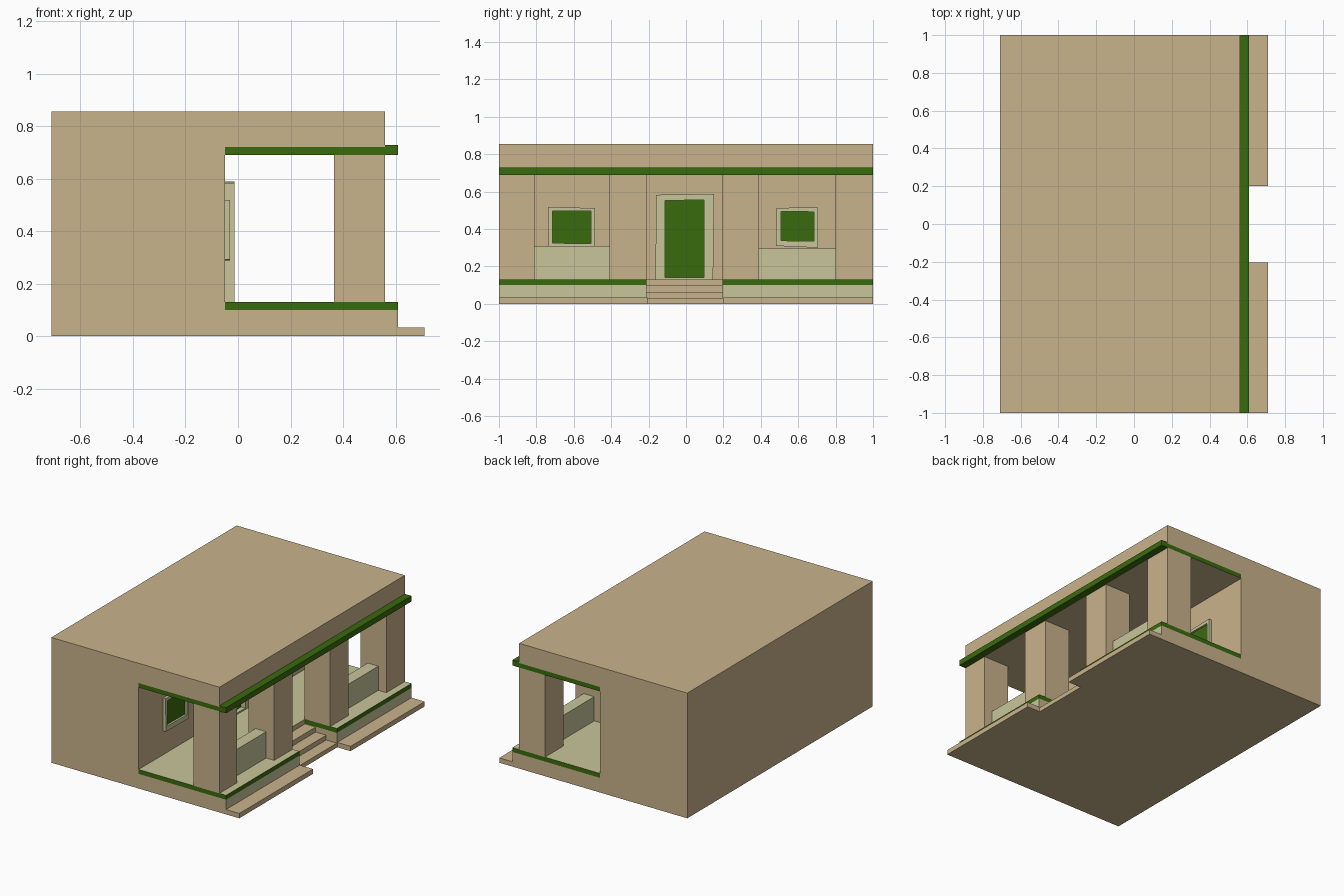
import bpy, bmesh
from mathutils import Vector

if "Cube" in bpy.data.objects:
    bpy.data.objects.remove(bpy.data.objects["Cube"])


def material(name, rgb):
    m = bpy.data.materials.new(name)
    m.diffuse_color = (*rgb, 1)
    m.use_nodes = True
    m.node_tree.nodes["Principled BSDF"].inputs["Base Color"].default_value = m.diffuse_color
    return m


TAN, CREAM, GREEN = range(3)
MATS = [material("tan_plaster", (0.584, 0.451, 0.258)),
        material("cream_plaster", (0.578, 0.558, 0.328)),
        material("green_paint", (0.042, 0.147, 0.004))]


def finish(name, bm, color, rule=None):
    bmesh.ops.recalc_face_normals(bm, faces=bm.faces)
    bm.normal_update()
    for f in bm.faces:
        f.material_index = rule(f.normal, f.calc_center_median()) if rule else color
    me = bpy.data.meshes.new(name)
    bm.to_mesh(me)
    bm.free()
    for m in MATS:
        me.materials.append(m)
    ob = bpy.data.objects.new(name, me)
    bpy.context.collection.objects.link(ob)
    return ob


def place(axis, a, b, h):
    return {"x": (h, a, b), "y": (a, h, b), "z": (a, b, h)}[axis]


def prism(name, pts, axis, lo, hi, color=TAN, rule=None):
    """Extrude a 2D outline along an axis."""
    bm = bmesh.new()
    face = bm.faces.new([bm.verts.new(place(axis, a, b, lo)) for a, b in pts])
    ext = bmesh.ops.extrude_face_region(bm, geom=[face])["geom"]
    bmesh.ops.translate(bm, vec=Vector(place(axis, 0, 0, hi - lo)),
                        verts=[v for v in ext if isinstance(v, bmesh.types.BMVert)])
    return finish(name, bm, color, rule)


def box(name, x, y, z, color=TAN, rule=None):
    return prism(name, [(x[0], y[0]), (x[1], y[0]), (x[1], y[1]), (x[0], y[1])],
                 "z", z[0], z[1], color, rule)


def frame(name, outer, inner, lo, hi):
    """Hollow four-sided frame standing off the wall."""
    bm = bmesh.new()
    rings = [[bm.verts.new((x, y, z)) for y, z in pts]
             for pts, x in ((outer, lo), (outer, hi), (inner, hi), (inner, lo))]
    for k in range(4):
        a, b = rings[k], rings[(k + 1) % 4]
        for i in range(4):
            j = (i + 1) % 4
            bm.faces.new((a[i], a[j], b[j], b[i]))
    return finish(name, bm, CREAM)


# House block with the overhanging roof
prism("house_body", [(-.71, 0), (-.05, 0), (-.05, .72), (.56, .72), (.56, .855), (-.71, .855)],
      "y", -1, 1)

# Porch base and painted floor edge, notched for the steps
notch = [(-.05, -1), (.61, -1), (.61, -.21), (.37, -.21), (.37, .195), (.61, .195), (.61, 1), (-.05, 1)]
prism("porch_base", notch, "z", 0, .10,
      rule=lambda n, c: CREAM if n.x > .5 and c.x > .5 else TAN)


def floor_rule(n, c):
    if n.z > .5:
        return CREAM
    if abs(n.z) > .5 or (n.x > .5 and c.x < .5):
        return TAN
    return GREEN


prism("porch_floor", notch, "z", .10, .13, rule=floor_rule)

# Steps set into the notch
prism("steps", [(.37, 0), (.61, 0), (.61, .03), (.53, .03), (.53, .063), (.45, .063), (.45, .097), (.37, .097)],
      "y", -.21, .195)

# Low plinths along the front
for side, y in (("left", (-1, -.205)), ("right", (.2, 1))):
    box("front_plinth_" + side, (.61, .71), y, (0, .033))

# Porch ceiling with painted ends, and the front cornice
box("porch_ceiling", (-.05, .56), (-1, 1), (.69, .72),
    rule=lambda n, c: GREEN if abs(n.y) > .5 else TAN)
box("front_cornice", (.56, .61), (-1, 1), (.69, .728), GREEN)

# Pillars
for i, y in enumerate([(-1, -.81), (-.41, -.21), (.195, .39), (.80, 1)]):
    box(f"pillar_{i + 1}", (.365, .56), y, (.13, .69))

# Low walls between the outer pillars
box("low_wall_left", (.42, .50), (-.81, -.41), (.13, .31), CREAM)
box("low_wall_right", (.42, .50), (.39, .80), (.13, .295), CREAM)

# Windows and door: outer outline, opening, depth
openings = [
    ("left_window", [(-.738, .518), (-.487, .512), (-.485, .288), (-.735, .292)],
     [(-.715, .497), (-.508, .497), (-.508, .322), (-.715, .325)], -.03),
    ("right_window", [(.485, .513), (.705, .516), (.707, .300), (.48, .31)],
     [(.507, .495), (.685, .492), (.685, .335), (.507, .338)], -.03),
    ("door", [(-.16, .583), (.15, .588), (.145, .13), (-.163, .13)],
     [(-.113, .553), (.097, .555), (.097, .14), (-.113, .14)], -.013),
]
for name, outer, inner, front in openings:
    frame(name + "_frame", outer, inner, -.05, front)
    prism(name + "_panel", inner, "x", -.05, -.044, GREEN)
